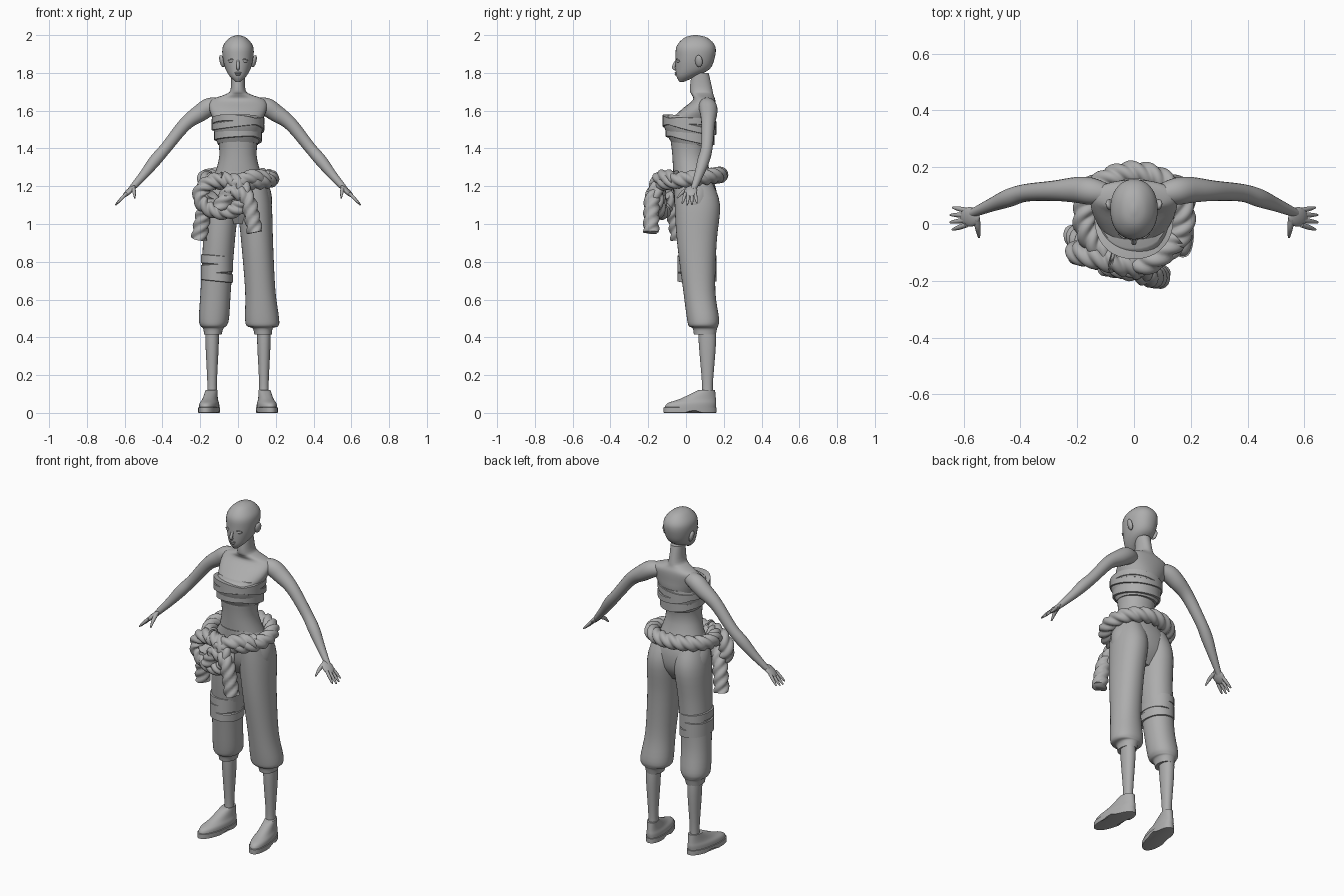
import bpy, bmesh, math
from math import sin, cos, tau, pi
from mathutils import Vector, Matrix, Euler

cube = bpy.data.objects.get("Cube")
if cube:
    bpy.data.objects.remove(cube, do_unlink=True)

grey = bpy.data.materials.new("clay grey")
grey.use_nodes = True
tone = (.42, .42, .42, 1)
grey.diffuse_color = tone
grey.node_tree.nodes["Principled BSDF"].inputs["Base Color"].default_value = tone


def finish(name, bm, mirror=False, angle=50):
    bmesh.ops.recalc_face_normals(bm, faces=bm.faces)
    mesh = bpy.data.meshes.new(name)
    bm.to_mesh(mesh)
    bm.free()
    mesh.materials.append(grey)
    part = bpy.data.objects.new(name, mesh)
    bpy.context.collection.objects.link(part)
    if mirror:
        part.modifiers.new("Mirror", 'MIRROR')
    bpy.ops.object.select_all(action='DESELECT')
    part.select_set(True)
    bpy.context.view_layer.objects.active = part
    bpy.ops.object.shade_smooth_by_angle(angle=math.radians(angle))


def spline(points, steps):
    """Smooth curve through tuples of any length."""
    last = len(points) - 1
    result = []
    for i in range(last):
        before, start, end, after = (points[max(0, min(last, i + k))] for k in (-1, 0, 1, 2))
        for step in range(steps):
            t = step / steps
            result.append([q + t / 2 * (r - p + t * (2 * p - 5 * q + 4 * r - s + t * (3 * (q - r) + s - p)))
                           for p, q, r, s in zip(before, start, end, after)])
    result.append(list(points[last]))
    return result


def skin(rings):
    """Join rings of points into a closed body."""
    bm = bmesh.new()
    loops = [[bm.verts.new(point) for point in ring] for ring in rings]
    for lower, upper in zip(loops, loops[1:]):
        for i in range(len(lower)):
            bm.faces.new((lower[i - 1], lower[i], upper[i], upper[i - 1]))
    bm.faces.new(loops[0])
    bm.faces.new(loops[-1])
    return bm


def loft(name, sections, mirror=False, centre=(0, 0), tilt=(0, 0), splay=0, arch=0, steps=4, sides=36):
    """Stack of rounded ovals, each given as height, half width, front and back."""
    power = .93
    rings = []
    for z, half, front, back in spline(sections, steps):
        ring = []
        for k in range(sides):
            c, s = cos(tau * k / sides), sin(tau * k / sides)
            x = half * math.copysign(abs(c) ** power, c)
            y = (front + back) / 2 + (back - front) / 2 * math.copysign(abs(s) ** power, s)
            lift = arch * max(0, 1 - abs(y - .04) / .04) if z < .01 else 0
            ring.append((centre[0] + centre[1] * z + x - splay * y, y, z + lift + tilt[0] * x + tilt[1] * y))
        rings.append(ring)
    finish(name, skin(rings), mirror)


def strip(name, section, height, grow, **options):
    """Thin raised band hugging one oval section."""
    z, half, front, back = section
    profile = [(-height, 0), (-height * .9, grow), (height * .9, grow), (height, 0)]
    loft(name, [(z + dz, half + g, front - g, back + g) for dz, g in profile], steps=1, **options)


def tube(name, points, mirror=False, sides=16, steps=5, twist=0):
    """Sweep through x, y, z, radius; a twist gives the three strands of a laid rope."""
    path = spline(points, steps)
    spots = [Vector(point[:3]) for point in path]
    rings, across, travelled = [], Vector((.3, .2, 1)), 0
    for i, spot in enumerate(spots):
        previous = spots[max(i - 1, 0)]
        along = (spots[min(i + 1, len(spots) - 1)] - previous).normalized()
        across = (across - along * across.dot(along)).normalized()
        upward = along.cross(across)
        travelled += (spot - previous).length
        ring = []
        for k in range(sides):
            angle = tau * k / sides
            radius = path[i][3]
            if twist:
                radius *= .74 + .29 * abs(cos(1.5 * (angle - twist * travelled)))
            ring.append(spot + radius * (cos(angle) * across + sin(angle) * upward))
        rings.append(ring)
    finish(name, skin(rings), mirror, 70 if twist else 50)


def blob(name, place, radii, turn=(0, 0, 0), mirror=False):
    bm = bmesh.new()
    bmesh.ops.create_uvsphere(bm, u_segments=20, v_segments=12, radius=1)
    bm.transform(Matrix.LocRotScale(Vector(place), Euler(turn), Vector(radii)))
    finish(name, bm, mirror)


# Head and face
loft("head", [(1.753, .012, -.035, -.01), (1.78, .042, -.05, .05), (1.82, .066, -.055, .125),
              (1.88, .081, -.055, .152), (1.94, .08, -.05, .155), (1.985, .045, -.01, .115), (2, .006, .04, .06)])
tube("nose", [(0, -.045, 1.875, .006), (0, -.066, 1.83, .009), (0, -.05, 1.818, .006)], sides=10)
for lip, height, width in (("upper_lip", 1.8, .018), ("lower_lip", 1.791, .014)):
    blob(lip, (0, -.05, height), (width, .01, .005))
blob("eye", (.036, -.039, 1.862), (.017, .011, .009), (0, 0, .35), mirror=True)
tube("eyelid", [(.017, -.047, 1.862, .002), (.034, -.049, 1.873, .003), (.055, -.036, 1.864, .002)], mirror=True, sides=8)
blob("ear", (.085, .068, 1.862), (.012, .02, .033), (0, .25, -.3), mirror=True)

# Neck and bare torso
loft("torso", [(1.8, .036, .03, .12), (1.71, .04, .02, .14), (1.685, .07, .03, .145), (1.655, .145, .035, .155),
               (1.6, .15, -.03, .155), (1.53, .125, -.085, .15), (1.37, .098, -.073, .108), (1.23, .135, -.065, .145)])

# Wrapped chest cloth with overlapping strips
low, middle, full, top = [(1.425, .107, -.08, .128), (1.47, .122, -.104, .146),
                          (1.53, .135, -.12, .157), (1.57, .122, -.085, .157)]
loft("chest_wrap", [low, middle, full, top], tilt=(0, -.12))
for section, lean in ((full, .12), (full, -.1), (middle, .06), (middle, -.08)):
    strip("chest_strip", section, .018, .004, tilt=(lean, lean - .15))

# Arms and hands
tube("arm", [(.1, .105, 1.63, .038), (.15, .115, 1.62, .048), (.2, .12, 1.588, .046), (.28, .117, 1.528, .036),
             (.38, .11, 1.405, .031), (.44, .092, 1.335, .032), (.5, .068, 1.26, .024), (.57, .038, 1.18, .015)],
     mirror=True, sides=20)
blob("palm", (.578, .025, 1.172), (.045, .035, .014), (0, .74, -.2), mirror=True)
for i in range(4):
    reach = .062 - .008 * abs(i - 1.6)
    tube("finger", [(.59 + reach * t, .048 - .017 * i + t * (.01 - .009 * i), 1.163 - reach * t * 1.07, .009 - .006 * t ** 4)
                    for t in (0, .5, .9, 1)], mirror=True, sides=10, steps=3)
tube("thumb", [(.555, .02, 1.19, .012), (.55, -.015, 1.17, .01), (.546, -.047, 1.138, .004)], mirror=True, sides=10)

# Baggy trousers, fuller at the left hem
loft("trouser_seat", [(1.28, .112, -.072, .125), (1.18, .172, -.068, .16), (1.08, .174, -.055, .157), (1, .12, -.01, .11)])
for side, name, hem, sag in ((1, "left", .09, .083), (-1, "right", .08, .068)):
    loft(name + "_trouser_leg", [(1.22, .075, -.06, .14), (1.1, .09, -.06, .18), (.9, .084, -.047, .162),
                                 (.65, .08, -.015, .155), (.5, hem, .005, .175), (.46, sag, .015, .17),
                                 (.448, .054, .035, .165), (.415, .046, .042, .158)],
         centre=(side * .16, side * -.065))

# Strips bound around the right thigh
for height, lean in ((.81, -.08), (.765, .06), (.72, -.1)):
    strip("thigh_strip", (height, .078, -.038, .155), .024, .007, centre=(-.112, 0), tilt=(lean, 0))

# Shins and shoes
loft("shin", [(.47, .036, .065, .155), (.36, .035, .068, .158), (.15, .025, .085, .142), (.07, .029, .08, .146)],
     mirror=True, centre=(.137, 0))
foot = dict(mirror=True, centre=(.156, 0), splay=.14)
loft("shoe", [(.02, .05, -.114, .156), (.05, .048, -.1, .16), (.075, .038, -.03, .158), (.12, .031, .065, .154)], **foot)
strip("sole", (.015, .049, -.113, .156), .015, .005, arch=.016, **foot)


# Thick laid rope: belt, front loop, crossing strand and two tails
def rope(name, points, radius=.043):
    tube(name, [(*point, radius) for point in points], sides=30, steps=14, twist=38)


def around(start):
    return [start + tau * k / 12 for k in range(13)]


rope("rope_belt", [(.175 * cos(a), .025 + .155 * sin(a), 1.24 + .02 * sin(a)) for a in around(-2)])
rope("rope_front_loop", [(.12 * cos(a) - .08, -.13 - .03 * cos(a), 1.15 + .085 * sin(a)) for a in around(pi / 2)])
rope("rope_cross_strand", [(.15, -.05, 1.24), (.07, -.125, 1.245), (-.02, -.15, 1.2), (-.1, -.14, 1.08)])
rope("rope_left_tail", [(-.06, -.145, 1.17), (.01, -.165, 1.165), (.055, -.18, 1.12), (.09, -.185, .955)])
rope("rope_right_tail", [(-.13, -.11, 1.15), (-.18, -.065, 1.06), (-.207, -.04, .92)])
